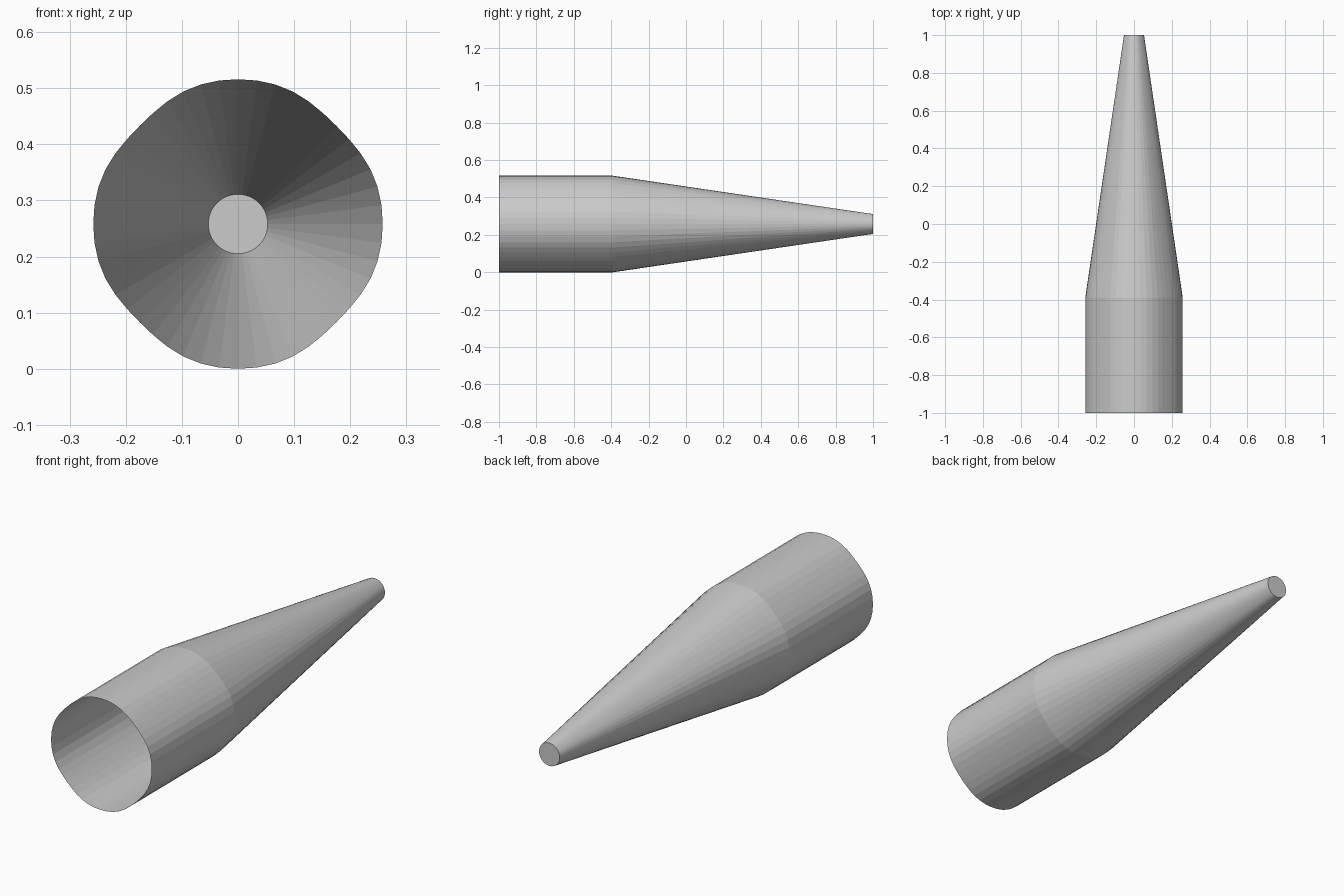
import bpy, bmesh
from math import sin, cos, tau

if "Cube" in bpy.data.objects:
    bpy.data.objects.remove(bpy.data.objects["Cube"])

SIDES = 48
CENTRE_Z = 0.258
# y position, radius, flattening of the diagonals
PROFILE = [(-1.0, 0.258, 0.04), (-0.39, 0.258, 0.04), (1.0, 0.053, 0.0)]


def ring(bm, y, radius, flat):
    verts = []
    for i in range(SIDES):
        a = tau * i / SIDES
        r = radius * (1 - flat * sin(2 * a) ** 4)
        verts.append(bm.verts.new((r * cos(a), y, CENTRE_Z + r * sin(a))))
    return verts


# Hollow tapered shell: straight sleeve, long cone, closed tip, open front
bm = bmesh.new()
rings = [ring(bm, *p) for p in PROFILE]
for lower, upper in zip(rings, rings[1:]):
    for i in range(SIDES):
        j = (i + 1) % SIDES
        bm.faces.new((lower[i], upper[i], upper[j], lower[j]))
bm.faces.new(rings[-1])
bmesh.ops.recalc_face_normals(bm, faces=bm.faces[:])

mesh = bpy.data.meshes.new("tapered_nozzle")
bm.to_mesh(mesh)
bm.free()
bpy.context.collection.objects.link(bpy.data.objects.new("tapered_nozzle", mesh))
